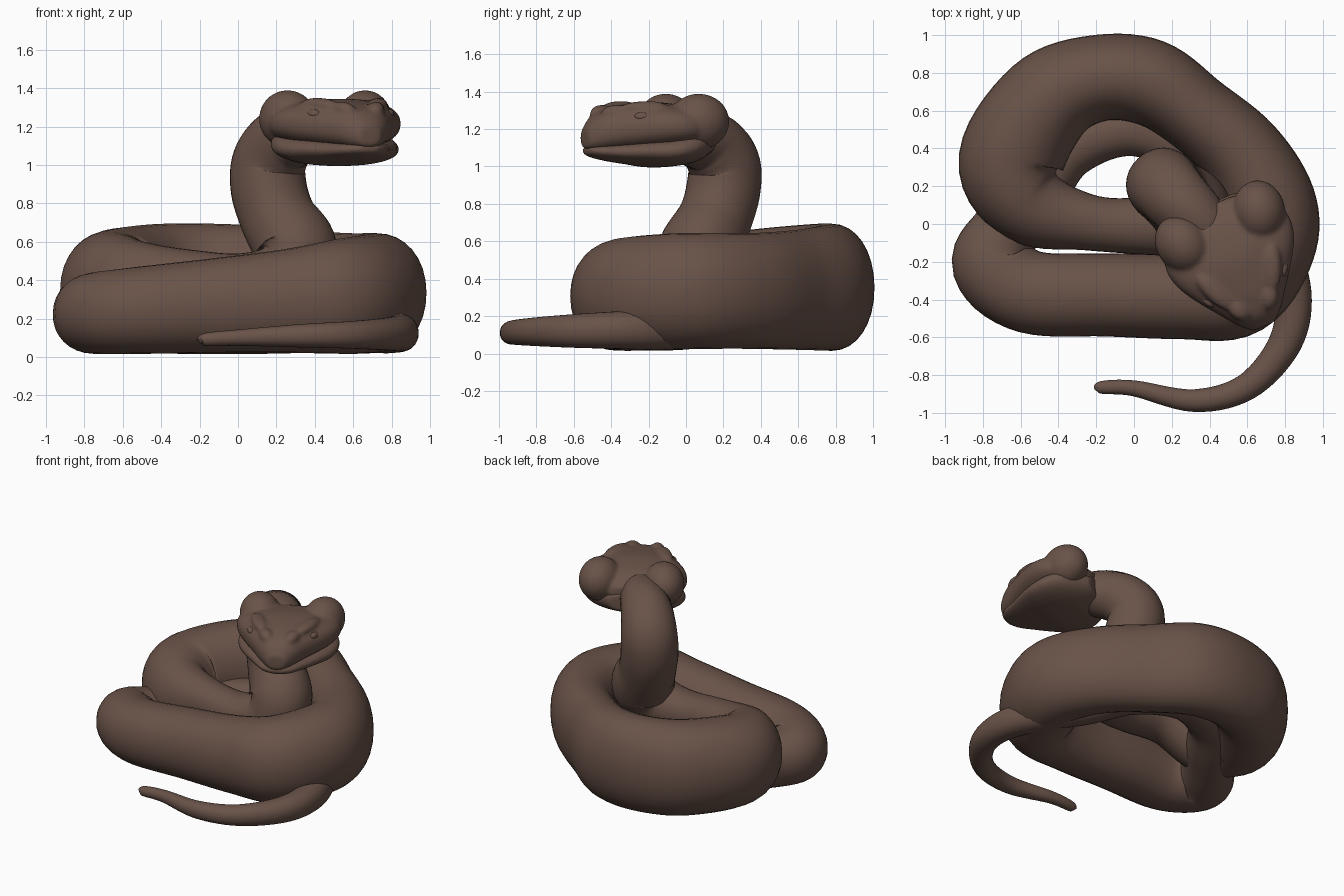
import bpy
import bmesh
from math import cos, sin, pi, copysign
from mathutils import Vector, Matrix

cube = bpy.data.objects.get("Cube")
if cube:
    bpy.data.objects.remove(cube, do_unlink=True)

COLOUR = (0.14, 0.085, 0.065, 1)
brown = bpy.data.materials.new("scale_brown")
brown.use_nodes = True
brown.diffuse_color = COLOUR
shader = brown.node_tree.nodes["Principled BSDF"]
shader.inputs["Base Color"].default_value = COLOUR
shader.inputs["Roughness"].default_value = 0.7
UP = Vector((0, 0, 1))


def make_object(name, bm):
    bmesh.ops.recalc_face_normals(bm, faces=bm.faces)
    for face in bm.faces:
        face.smooth = True
    mesh = bpy.data.meshes.new(name)
    bm.to_mesh(mesh)
    bm.free()
    mesh.materials.append(brown)
    obj = bpy.data.objects.new(name, mesh)
    bpy.context.scene.collection.objects.link(obj)
    return obj


def skin(bm, rings):
    """Join a row of point rings into a closed tube."""
    loops = [[bm.verts.new(p) for p in ring] for ring in rings]
    for a, b in zip(loops, loops[1:]):
        for i in range(len(a)):
            j = (i + 1) % len(a)
            bm.faces.new((a[i], a[j], b[j], b[i]))
    bm.faces.new(loops[0])
    bm.faces.new(loops[-1])


def ring(centre, side, up, power=1.0, count=32):
    """Oval ring; a power under one makes it boxier."""
    points = []
    for i in range(count):
        c, s = cos(2 * pi * i / count), sin(2 * pi * i / count)
        points.append(centre + side * copysign(abs(c) ** power, c)
                      + up * copysign(abs(s) ** power, s))
    return points


def smooth_path(nodes, steps=7):
    """Catmull-Rom curve through nodes of any dimension."""
    n = [Vector(p) for p in [nodes[0]] + nodes + [nodes[-1]]]
    out = []
    for a, b, c, d in zip(n, n[1:], n[2:], n[3:]):
        for k in range(steps):
            t = k / steps
            out.append(b + (c - a) * (t / 2)
                       + (a * 2 - b * 5 + c * 4 - d) * (t * t / 2)
                       + (b * 3 - a - c * 3 + d) * (t ** 3 / 2))
    return out + [n[-1]]


# Tail and the hidden lower coil: x, y, z, radius
tail = [(-.2, -.87, .08, .012), (-.17, -.865, .09, .034), (0, -.87, .1, .042),
        (.32, -.935, .11, .06), (.6, -.86, .115, .072), (.8, -.63, .12, .088),
        (.84, -.37, .125, .1), (.74, -.1, .13, .11), (.53, .12, .17, .12),
        (.3, .36, .23, .12), (-.02, .49, .26, .13), (-.33, .4, .25, .15),
        (-.52, .2, .23, .18)]

# Main coil: x, y, z, half width, half height
coil = [(-.67, -.02, .21, .18, .19), (-.745, -.21, .225, .22, .21),
        (-.55, -.36, .24, .22, .225), (-.15, -.375, .265, .22, .245),
        (.25, -.38, .29, .23, .27), (.54, -.335, .315, .265, .3),
        (.7, -.1, .33, .265, .31), (.71, .12, .335, .25, .31),
        (.57, .375, .335, .225, .31), (.33, .585, .34, .21, .32),
        (.08, .75, .35, .23, .335), (-.2, .77, .355, .23, .34),
        (-.46, .65, .355, .26, .335), (-.65, .33, .345, .28, .315),
        (-.54, .1, .355, .22, .27), (-.25, .01, .4, .15, .16)]

# Neck: x, y, z, radius
neck = [(.02, -.01, .39, .15), (.22, .01, .42, .18), (.3, .07, .55, .215),
        (.21, .155, .72, .195), (.16, .2, .88, .195), (.165, .2, 1.02, .19),
        (.24, .12, 1.13, .175), (.36, 0, 1.17, .15), (.44, -.1, 1.18, .1)]


def doubled(nodes):
    return [node + node[-1:] for node in nodes]


path = smooth_path(doubled(tail) + coil + doubled(neck))
body_rings = []
frame_up = UP.copy()
for i, node in enumerate(path):
    ahead = path[min(i + 1, len(path) - 1)].to_3d()
    behind = path[max(i - 1, 0)].to_3d()
    tangent = (ahead - behind).normalized()
    frame_up += UP * 0.5 * (1 - abs(tangent.z)) ** 2
    frame_up = (frame_up - tangent * frame_up.dot(tangent)).normalized()
    side = tangent.cross(frame_up)
    body_rings.append(ring(node.to_3d(), side * node[3], frame_up * node[4], 0.95))
bm = bmesh.new()
skin(bm, body_rings)
make_object("coiled_body", bm)

# Head frame: local x runs to the snout, local y across
forward = Vector((.4, -.917, 0))
across = UP.cross(forward)
head_frame = Matrix.Translation((.46, -.02, 0)) @ Matrix(
    (forward, across, UP)).transposed().to_4x4()


def head_loft(bm, sections, power):
    """Sections: distance forward, half width, bottom, top."""
    rings = [ring(Vector((u, 0, (low + high) / 2)), Vector((0, w, 0)),
                  UP * ((high - low) / 2), power)
             for u, w, low, high in smooth_path(sections, 5)]
    skin(bm, rings)


def blob(bm, centre, size, turn=0.0, tilt=0.0):
    """Mirrored pair of ellipsoids on the head."""
    for s in (-1, 1):
        place = Matrix.Translation((centre[0], s * centre[1], centre[2]))
        spin = Matrix.Rotation(s * turn, 4, 'Z') @ Matrix.Rotation(tilt, 4, 'Y')
        bmesh.ops.create_uvsphere(
            bm, u_segments=24, v_segments=14, radius=1,
            matrix=place @ spin @ Matrix.Diagonal((*size, 1)))


def fuse(obj, voxel, rounds):
    """Melt overlapping forms into one skin."""
    remesh = obj.modifiers.new("fuse", 'REMESH')
    remesh.mode = 'VOXEL'
    remesh.voxel_size = voxel
    remesh.use_smooth_shade = True
    soften = obj.modifiers.new("soften", 'SMOOTH')
    soften.factor = 0.5
    soften.iterations = rounds
    obj.matrix_world = head_frame


# Skull with cheek bulges, brow ridges and nose bumps
bm = bmesh.new()
head_loft(bm, [(-.13, .12, 1.13, 1.25), (-.03, .3, 1.1, 1.31), (.08, .355, 1.09, 1.335),
               (.19, .34, 1.085, 1.345), (.3, .28, 1.085, 1.335),
               (.41, .2, 1.085, 1.315), (.51, .125, 1.085, 1.275),
               (.57, .06, 1.095, 1.2)], 0.85)
blob(bm, (.0, .22, 1.24), (.165, .14, .15), -0.25)
blob(bm, (.3, .165, 1.315), (.13, .05, .035), -0.4, 0.05)
blob(bm, (.44, .09, 1.29), (.07, .045, .04), -0.5, 0.2)
fuse(make_object("skull", bm), 0.012, 9)

# Lower jaw, slightly inset below the lip
bm = bmesh.new()
head_loft(bm, [(-.14, .14, 1.07, 1.2), (-.03, .29, 1.02, 1.22), (.08, .345, 1.0, 1.2),
               (.19, .33, .995, 1.17), (.3, .27, 1.01, 1.15),
               (.41, .19, 1.025, 1.13), (.51, .12, 1.045, 1.115),
               (.56, .055, 1.065, 1.105)], 0.9)
fuse(make_object("lower_jaw", bm), 0.012, 5)

# Eyes tucked under the brows
bm = bmesh.new()
blob(bm, (.33, .215, 1.265), (.042, .025, .025), -0.5)
make_object("eyes", bm).matrix_world = head_frame
